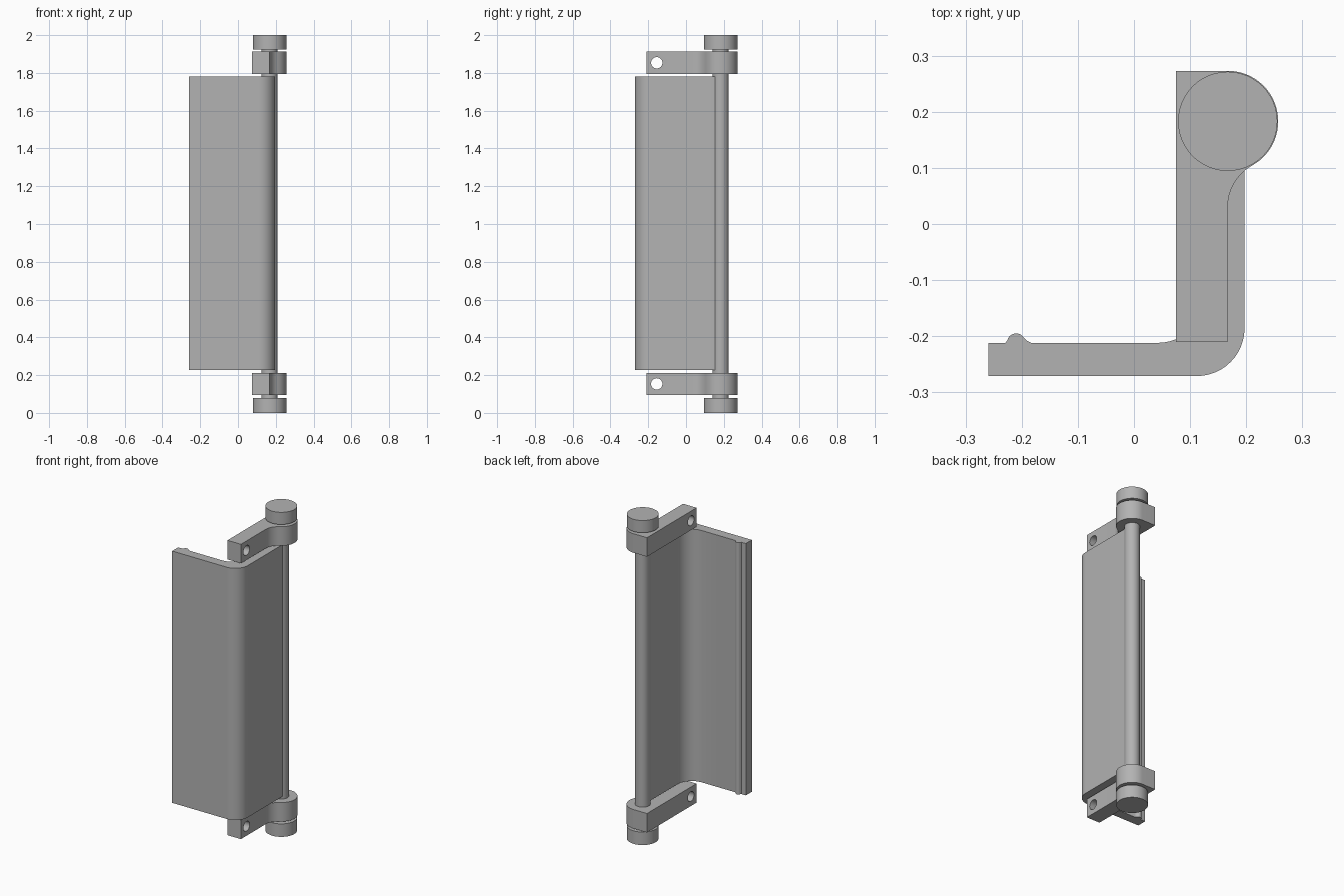
import bpy, bmesh
from math import cos, sin, radians
from mathutils import Matrix

cube = bpy.data.objects.get("Cube")
if cube:
    bpy.data.objects.remove(cube, do_unlink=True)

grey = bpy.data.materials.new("plain_grey")
grey.use_nodes = True
colour = (0.45, 0.45, 0.45, 1)
grey.diffuse_color = colour
grey.node_tree.nodes["Principled BSDF"].inputs["Base Color"].default_value = colour

PIN_X, PIN_Y = 0.167, 0.183


def finish(name, bm):
    mesh = bpy.data.meshes.new(name)
    bmesh.ops.recalc_face_normals(bm, faces=bm.faces)
    bm.to_mesh(mesh)
    bm.free()
    mesh.materials.append(grey)
    obj = bpy.data.objects.new(name, mesh)
    bpy.context.collection.objects.link(obj)
    return obj


def smooth(obj):
    bpy.ops.object.select_all(action="DESELECT")
    obj.select_set(True)
    bpy.context.view_layer.objects.active = obj
    bpy.ops.object.shade_smooth_by_angle(angle=radians(30))


def arc(cx, cy, r, start, end, steps=12):
    angles = [radians(start + (end - start) * i / steps) for i in range(steps + 1)]
    return [(cx + r * cos(a), cy + r * sin(a)) for a in angles]


def extrude(name, profile, z0, z1):
    bm = bmesh.new()
    face = bm.faces.new([bm.verts.new((x, y, z0)) for x, y in profile])
    top = bmesh.ops.extrude_face_region(bm, geom=[face])["geom"]
    verts = [v for v in top if isinstance(v, bmesh.types.BMVert)]
    bmesh.ops.translate(bm, verts=verts, vec=(0, 0, z1 - z0))
    return finish(name, bm)


# Pivot pin and its end caps
circle = lambda r: arc(PIN_X, PIN_Y, r, 0, 360, 48)[:-1]
smooth(extrude("pivot_pin", circle(0.043), 0.04, 1.96))
smooth(extrude("lower_cap", circle(0.0885), 0, 0.08))
smooth(extrude("upper_cap", circle(0.0885), 1.925, 2))

# Bent flap with rounded corner and a bead near its free edge
flap = [(-0.259, -0.271)]
flap += arc(0.112, -0.186, 0.085, -90, 0)
flap += [(0.197, 0.17), (0.138, 0.17)]
flap += arc(0.04, -0.114, 0.098, 0, -90)
flap += [(-0.183, -0.212), (-0.191, -0.208)]
flap += arc(-0.21, -0.211, 0.016, 30, 165, 10)
flap += [(-0.229, -0.212), (-0.259, -0.212)]
smooth(extrude("bent_flap", flap, 0.228, 1.78))

# Mounting brackets, each with a cross-drilled screw hole
bracket = [(0.075, -0.21), (0.167, -0.21)]
bracket += arc(0.252, 0.03, 0.085, 180, 119)
bracket += arc(PIN_X, PIN_Y, 0.09, -61, 90, 24)
bracket += [(0.075, 0.273)]
for name, z0 in (("lower_bracket", 0.095), ("upper_bracket", 1.795)):
    obj = extrude(name, bracket, z0, z0 + 0.117)
    bm = bmesh.new()
    place = Matrix.Translation((0.12, -0.155, z0 + 0.0585)) @ Matrix.Rotation(radians(90), 4, "Y")
    bmesh.ops.create_cone(bm, cap_ends=True, segments=32, radius1=0.03,
                          radius2=0.03, depth=0.3, matrix=place)
    cutter = finish("hole_cutter", bm)
    cutter.hide_render = True
    cut = obj.modifiers.new("screw_hole", "BOOLEAN")
    cut.operation = "DIFFERENCE"
    cut.solver = "EXACT"
    cut.object = cutter
    bpy.context.view_layer.objects.active = obj
    bpy.ops.object.modifier_apply(modifier=cut.name)
    bpy.data.objects.remove(cutter, do_unlink=True)
    smooth(obj)
